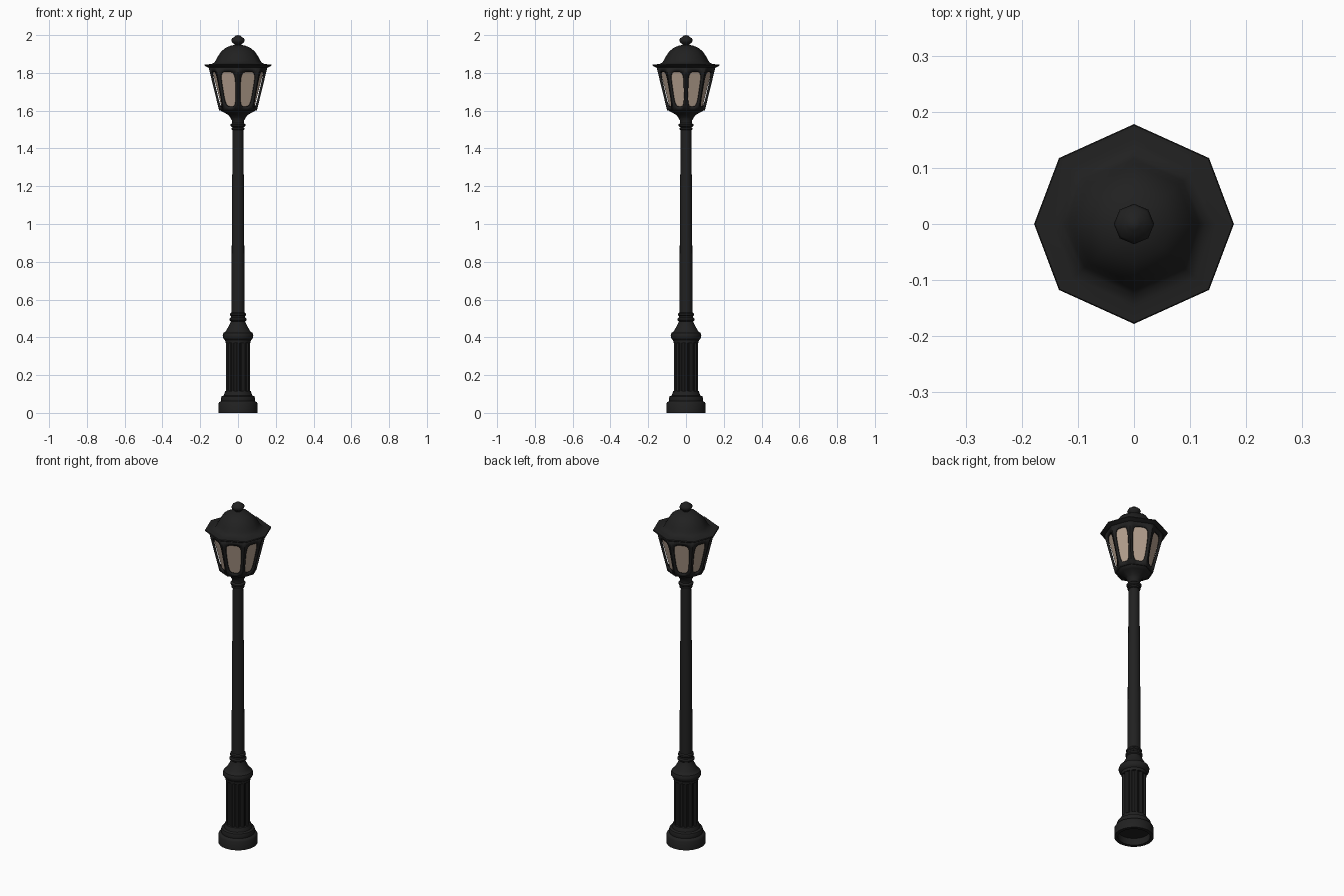
import bpy, bmesh, math
from mathutils import Vector

if "Cube" in bpy.data.objects:
    bpy.data.objects.remove(bpy.data.objects["Cube"])


def material(name, rgb):
    m = bpy.data.materials.new(name)
    m.diffuse_color = (*rgb, 1)
    m.use_nodes = True
    m.node_tree.nodes["Principled BSDF"].inputs["Base Color"].default_value = m.diffuse_color
    return m


IRON = material("black_iron", (0.015, 0.015, 0.015))
GLASS = material("warm_glass", (0.47, 0.36, 0.28))

# Slightly uneven octagon shared by the lantern parts
OCT = [math.radians(a) for a in (0, 41.3, 90, 138.7, 180, 221.3, 270, 318.7)]


def ring(n):
    return [2 * math.pi * i / n for i in range(n)]


def finish(bm, name, mat, smooth=40):
    bmesh.ops.remove_doubles(bm, verts=bm.verts, dist=1e-5)
    bmesh.ops.recalc_face_normals(bm, faces=bm.faces)
    me = bpy.data.meshes.new(name)
    bm.to_mesh(me)
    bm.free()
    me.materials.append(mat)
    for p in me.polygons:
        p.use_smooth = True
    me.set_sharp_from_angle(angle=math.radians(smooth))
    ob = bpy.data.objects.new(name, me)
    bpy.context.collection.objects.link(ob)
    return ob


def lathe(name, profile, angles, mat=IRON, smooth=40, scale=lambda i: 1):
    """Sweep a (radius, height) profile round the z axis."""
    bm = bmesh.new()
    rows = [[bm.verts.new((r * scale(i) * math.cos(a), r * scale(i) * math.sin(a), z))
             for i, a in enumerate(angles)] for r, z in profile]
    n = len(angles)
    for lo, hi in zip(rows, rows[1:]):
        for i in range(n):
            j = (i + 1) % n
            bm.faces.new((lo[i], lo[j], hi[j], hi[i]))
    return finish(bm, name, mat, smooth)


# Hollow plinth with mouldings
lathe("plinth", [(0, 0.04), (0.085, 0.04), (0.085, 0), (0.104, 0), (0.104, 0.05),
                 (0.099, 0.058), (0.089, 0.062), (0.091, 0.075), (0.087, 0.088),
                 (0.075, 0.093), (0.068, 0.115), (0.05, 0.118)], ring(24))

# Fluted pedestal: 12 flat ridges with grooves between
FLUTE = (1.0, 1.0, 0.88, 0.88)
lathe("fluted_pedestal", [(0.064, 0.1), (0.064, 0.39)], ring(48), smooth=25,
      scale=lambda i: FLUTE[i % 4])

# Pedestal cap and collar
lathe("pedestal_cap", [(0.05, 0.368), (0.066, 0.37), (0.068, 0.385), (0.074, 0.39),
                       (0.08, 0.4), (0.081, 0.412), (0.076, 0.424), (0.068, 0.428),
                       (0.06, 0.44), (0.05, 0.458), (0.041, 0.475), (0.038, 0.485),
                       (0.045, 0.49), (0.046, 0.498), (0.038, 0.504), (0.037, 0.512),
                       (0.042, 0.517), (0.041, 0.526), (0.034, 0.532)], ring(24))

# Tapered pole
lathe("pole", [(0.035, 0.5), (0.034, 0.75), (0.031, 1.2), (0.028, 1.53)], ring(16))

# Collar and cup under the lantern
lathe("lantern_collar", [(0.027, 1.497), (0.034, 1.5), (0.034, 1.508), (0.03, 1.512),
                         (0.039, 1.518), (0.04, 1.527), (0.031, 1.534), (0.032, 1.548),
                         (0.04, 1.562)], ring(16))
lathe("lantern_cup", [(0.033, 1.55), (0.039, 1.562), (0.052, 1.577), (0.072, 1.59),
                      (0.09, 1.598), (0.094, 1.61), (0, 1.612)], OCT, smooth=50)

# Lantern cage: eight panels with rounded window openings
R0, Z0, R1, Z1 = 0.091, 1.602, 0.147, 1.832
bm = bmesh.new()
N = 32
for k in range(8):
    a, b = [Vector((math.cos(t), math.sin(t), 0)) for t in (OCT[k], OCT[(k + 1) % 8])]

    def point(u, v):
        r, z = R0 + (R1 - R0) * v, Z0 + (Z1 - Z0) * v
        p = a.lerp(b, (u + 1) / 2) * r
        return bm.verts.new((p.x, p.y, z))

    outer, inner = [], []
    for i in range(N):
        t = 2 * math.pi * (i + 0.0) / N
        c, s = math.cos(t), math.sin(t)
        m = max(abs(c), abs(s))
        outer.append(point(c / m, 0.5 + 0.5 * s / m))
        su = math.copysign(abs(c) ** 0.5, c) if abs(c) > 1e-6 else 0
        sv = math.copysign(abs(s) ** 0.5, s) if abs(s) > 1e-6 else 0
        inner.append(point(0.78 * su, 0.49 + 0.4 * sv))
    for i in range(N):
        j = (i + 1) % N
        bm.faces.new((outer[i], outer[j], inner[j], inner[i]))
cage = finish(bm, "lantern_cage", IRON, 30)
mod = cage.modifiers.new("thickness", "SOLIDIFY")
mod.thickness = 0.009
mod.offset = -1

# Glass just behind the cage
lathe("lantern_glass", [(R0 - 0.007, Z0 + 0.005), (R1 - 0.007, Z1 - 0.005)], OCT, GLASS, 30)

# Roof with wide brim and dome
lathe("roof", [(0, 1.826), (0.148, 1.826), (0.16, 1.829), (0.178, 1.839), (0.176, 1.845),
               (0.145, 1.846), (0.127, 1.853), (0.116, 1.868), (0.106, 1.888),
               (0.09, 1.912), (0.068, 1.931), (0.042, 1.943), (0.018, 1.948),
               (0.016, 1.955)], OCT, smooth=50)

# Finial ball
lathe("finial", [(0.016, 1.945), (0.02, 1.953), (0.031, 1.961), (0.036, 1.972),
                 (0.032, 1.983), (0.018, 1.991), (0.012, 1.997), (0, 2.0)],
      ring(8), smooth=50)
